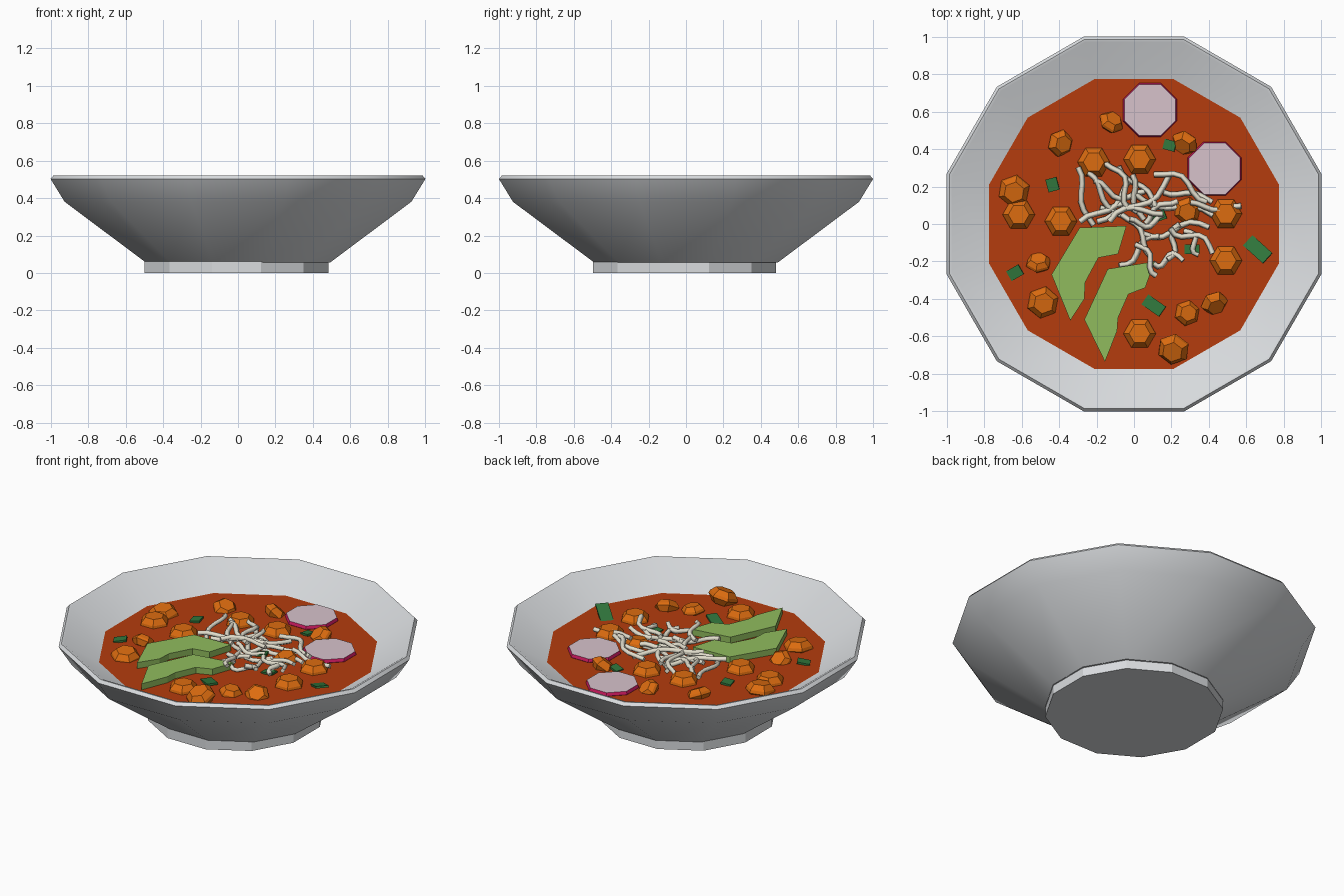
import bpy, bmesh, math, random
from mathutils import Matrix, Euler

if "Cube" in bpy.data.objects:
    bpy.data.objects.remove(bpy.data.objects["Cube"])

random.seed(4)
SOUP_Z = 0.388


def material(name, rgb):
    m = bpy.data.materials.new(name)
    m.diffuse_color = (*rgb, 1)
    m.use_nodes = True
    m.node_tree.nodes["Principled BSDF"].inputs["Base Color"].default_value = m.diffuse_color
    return m


grey = material("bowl grey", (0.70, 0.72, 0.74))
broth = material("broth red", (0.46, 0.046, 0.004))
orange = material("chickpea orange", (0.72, 0.15, 0.005))
green = material("herb green", (0.03, 0.18, 0.045))
lime = material("avocado green", (0.28, 0.50, 0.11))
pink = material("radish pink", (0.62, 0.011, 0.12))
white = material("radish white", (0.68, 0.54, 0.60))
cream = material("noodle cream", (0.76, 0.73, 0.61))


def finish(name, bm, mats, smooth=None):
    bmesh.ops.recalc_face_normals(bm, faces=bm.faces)
    me = bpy.data.meshes.new(name)
    bm.to_mesh(me)
    bm.free()
    for m in mats:
        me.materials.append(m)
    if smooth:
        for p in me.polygons:
            p.use_smooth = True
        me.set_sharp_from_angle(angle=math.radians(smooth))
    ob = bpy.data.objects.new(name, me)
    bpy.context.collection.objects.link(ob)
    return ob


def lathe(bm, profile, n, turn=0.0, mat=Matrix()):
    """Stack of n-sided rings (circumradius, z), capped at both ends."""
    rings = []
    for r, z in profile:
        rings.append([bm.verts.new(mat @ Matrix.Rotation(turn + k * 2 * math.pi / n, 4, 'Z')
                                   @ Matrix.Translation((r, 0, z)).translation) for k in range(n)])
    for a, b in zip(rings, rings[1:]):
        for k in range(n):
            bm.faces.new((a[k], a[(k + 1) % n], b[(k + 1) % n], b[k]))
    bm.faces.new(rings[0][::-1])
    return bm.faces.new(rings[-1])


# Bowl: twelve sides, flats facing the axes (profile given by apothem)
A = 1 / math.cos(math.pi / 12)
T = math.pi / 12
bm = bmesh.new()
lathe(bm, [(r * A, z) for r, z in [(0.49, 0.055), (0.925, 0.38), (1.0, 0.502),
                                   (0.985, 0.52), (0.97, 0.517), (0.76, 0.378)]], 12, T)
finish("bowl", bm, [grey], 35)

bm = bmesh.new()
lathe(bm, [(0.49 * A, 0), (0.49 * A, 0.062)], 12, T, Matrix.Translation((-0.008, -0.008, 0)))
finish("bowl_foot", bm, [grey])

# Broth surface
bm = bmesh.new()
lathe(bm, [(0.765 * A, SOUP_Z - 0.006), (0.775 * A, SOUP_Z)], 12, T)
finish("broth", bm, [broth])

# Chickpeas: x, y, size, tilt about x, tilt about y (degrees)
peas = [(-.39, .43, .85, 8, 25), (-.12, .545, .8, -35, 30), (-.215, .33, 1, 0, 0),
        (.03, .345, 1, 0, 0), (.27, .43, .85, 30, -25), (-.64, .175, 1, 8, 0),
        (-.615, .05, 1, 0, 0), (-.39, .015, 1, 0, 0), (.285, .07, .85, 10, 0),
        (.49, .055, 1, 0, 0), (.49, -.195, 1, 0, 0), (-.51, -.205, .8, -45, 0),
        (-.485, -.42, 1, 5, 5), (.03, -.585, 1, 0, 0), (.285, -.475, .8, 0, 10),
        (.43, -.425, .85, 35, 20), (.21, -.67, 1, 20, -8)]
bm = bmesh.new()
for x, y, s, tx, ty in peas:
    z = 0.425 if y < -0.65 else 0.392
    m = (Matrix.Translation((x, y, z))
         @ Euler((math.radians(tx), math.radians(ty), 0)).to_matrix().to_4x4() @ Matrix.Scale(s, 4))
    turn = math.radians(20) if tx or ty else 0
    lathe(bm, [(.055, -.045), (.088, -.008), (.083, .01), (.056, .04)], 6, turn, m)
finish("chickpeas", bm, [orange])

# Radish slices: pink octagon with white inset face
for i, (x, y) in enumerate([(.085, .608), (.43, .295)]):
    bm = bmesh.new()
    top = lathe(bm, [(.148, .375), (.155, .39), (.148, .408)], 8, math.pi / 8,
                Matrix.Translation((x, y, 0)))
    bmesh.ops.inset_individual(bm, faces=[top], thickness=0.022)
    top.material_index = 1
    finish(f"radish_slice_{i + 1}", bm, [pink, white])

# Avocado slices: crescent outline, extruded
slices = [[(-.29, -.02), (-.04, -.01), (-.085, -.16), (-.19, -.18), (-.26, -.31), (-.265, -.40),
           (-.34, -.515), (-.44, -.27)],
          [(-.14, -.24), (.11, -.20), (.06, -.34), (-.03, -.375), (-.085, -.50), (-.09, -.57),
           (-.155, -.735), (-.265, -.51)]]
for i, outline in enumerate(slices):
    bm = bmesh.new()
    f = bm.faces.new([bm.verts.new((x, y, 0.36)) for x, y in outline])
    ext = bmesh.ops.extrude_face_region(bm, geom=[f])["geom"]
    bmesh.ops.translate(bm, vec=(0, 0, 0.066),
                        verts=[v for v in ext if isinstance(v, bmesh.types.BMVert)])
    finish(f"avocado_slice_{i + 1}", bm, [lime])

# Herb flakes: x, y, length, width, turn, tilt
herbs = [(-.435, .21, .06, .07, 15, 8), (.19, .42, .065, .055, -15, 10), (-.635, -.26, .075, .06, 30, 10),
         (.66, -.135, .15, .075, -42, 18), (.105, -.435, .115, .065, -35, 8),
         (.31, -.135, .08, .05, 0, 8), (.13, .04, .08, .05, 20, 8)]
bm = bmesh.new()
for x, y, l, w, turn, tilt in herbs:
    m = (Matrix.Translation((x, y, 0.405 if l > .14 else 0.395)) @ Matrix.Rotation(math.radians(turn), 4, 'Z')
         @ Matrix.Rotation(math.radians(-tilt), 4, 'Y') @ Matrix.Diagonal((l, w, 0.012, 1)))
    bmesh.ops.create_cube(bm, size=1, matrix=m)
finish("herb_flakes", bm, [green])

# Noodles: wavy strands between end points (x0, y0, x1, y1)
ends = [(-.31, .30, -.23, -.01), (-.25, .27, -.08, .04), (-.13, .34, -.01, .10), (-.08, .31, .12, .10),
        (-.02, .26, .04, .02), (.12, .29, .40, .14), (-.27, -.01, .0, .22), (-.20, .04, .15, .08),
        (-.12, .0, .20, .24), (-.08, -.22, .13, -.06), (.13, -.27, .02, -.10), (.10, -.20, .26, -.18),
        (.20, -.01, .43, -.14), (.05, -.05, .40, -.01), (.0, .15, .42, .04), (-.05, .06, .10, -.16),
        (.16, .18, .42, .13), (.24, .0, .18, -.19), (-.22, .20, .05, .14), (-.18, .10, .02, .08),
        (.05, .02, .22, .14), (.28, -.03, .35, -.16), (.30, .10, .57, .08), (-.02, .0, .16, .02)]
cu = bpy.data.curves.new("noodle_path", 'CURVE')
cu.dimensions = '3D'
cu.bevel_depth = 0.0155
cu.bevel_resolution = 0
cu.use_fill_caps = True
N = 8
for x0, y0, x1, y1 in ends:
    dx, dy = x1 - x0, y1 - y0
    d = math.hypot(dx, dy)
    amp, ph = random.uniform(.015, .035), random.uniform(0, 6.28)
    base = random.uniform(.402, .432)
    sp = cu.splines.new('POLY')
    sp.points.add(N - 1)
    for k in range(N):
        t = k / (N - 1)
        o = amp * math.sin(ph + t * 6.5)
        z = base + 0.014 * math.sin(ph + t * 4)
        sp.points[k].co = (x0 + dx * t - dy / d * o, y0 + dy * t + dx / d * o, z, 1)
tmp = bpy.data.objects.new("noodle_path", cu)
bpy.context.collection.objects.link(tmp)
me = bpy.data.meshes.new_from_object(tmp.evaluated_get(bpy.context.evaluated_depsgraph_get()))
bpy.data.objects.remove(tmp)
me.name = "noodles"
me.materials.clear()
me.materials.append(cream)
bpy.context.collection.objects.link(bpy.data.objects.new("noodles", me))
